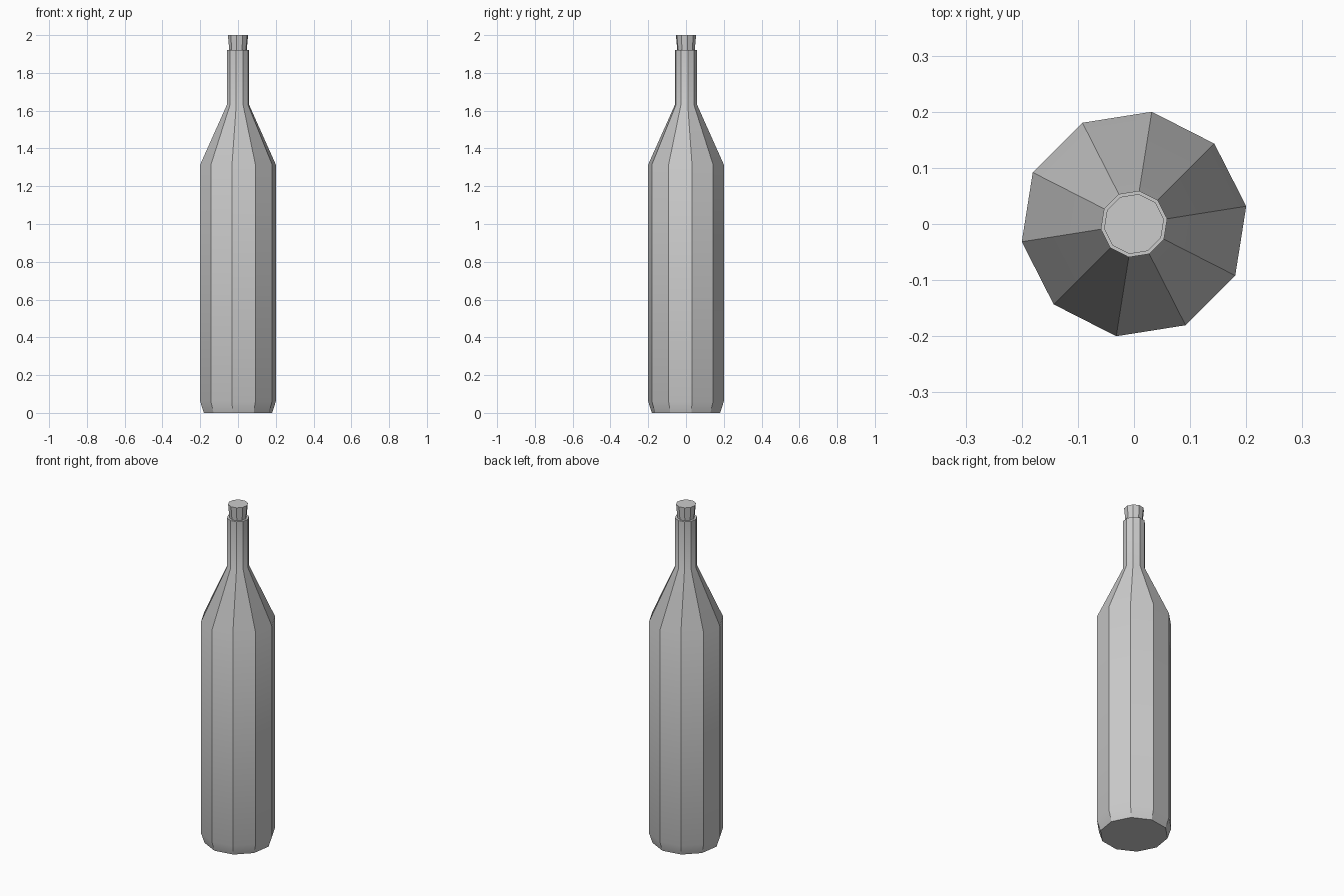
import bpy, bmesh, math

if "Cube" in bpy.data.objects:
    bpy.data.objects.remove(bpy.data.objects["Cube"])

SIDES = 10
TURN = math.radians(9)

grey = bpy.data.materials.new("plain_grey")
grey.diffuse_color = (0.6, 0.6, 0.6, 1)
grey.use_nodes = True
grey.node_tree.nodes["Principled BSDF"].inputs["Base Color"].default_value = grey.diffuse_color


def lathe(name, profile):
    """Closed ten-sided solid from (radius, height) rings, capped at both ends."""
    bm = bmesh.new()
    rings = []
    for r, z in profile:
        rings.append([bm.verts.new((r * math.cos(TURN + i * math.tau / SIDES),
                                    r * math.sin(TURN + i * math.tau / SIDES), z))
                      for i in range(SIDES)])
    for a, b in zip(rings, rings[1:]):
        for i in range(SIDES):
            j = (i + 1) % SIDES
            bm.faces.new((a[i], a[j], b[j], b[i]))
    bm.faces.new(rings[0][::-1])
    bm.faces.new(rings[-1])
    mesh = bpy.data.meshes.new(name)
    bm.to_mesh(mesh)
    bm.free()
    mesh.materials.append(grey)
    ob = bpy.data.objects.new(name, mesh)
    bpy.context.collection.objects.link(ob)
    bpy.ops.object.select_all(action='DESELECT')
    ob.select_set(True)
    bpy.context.view_layer.objects.active = ob
    bpy.ops.object.shade_smooth_by_angle(angle=math.radians(30))
    return ob


# Bottle: chamfered foot, straight body, sloping shoulder, neck
lathe("bottle", [(0.183, 0), (0.2025, 0.06), (0.2025, 1.315), (0.06, 1.63), (0.06, 1.92)])

# Stopper: flares slightly towards the top and sits in the neck
lathe("stopper", [(0.045, 1.90), (0.054, 2.0)])
